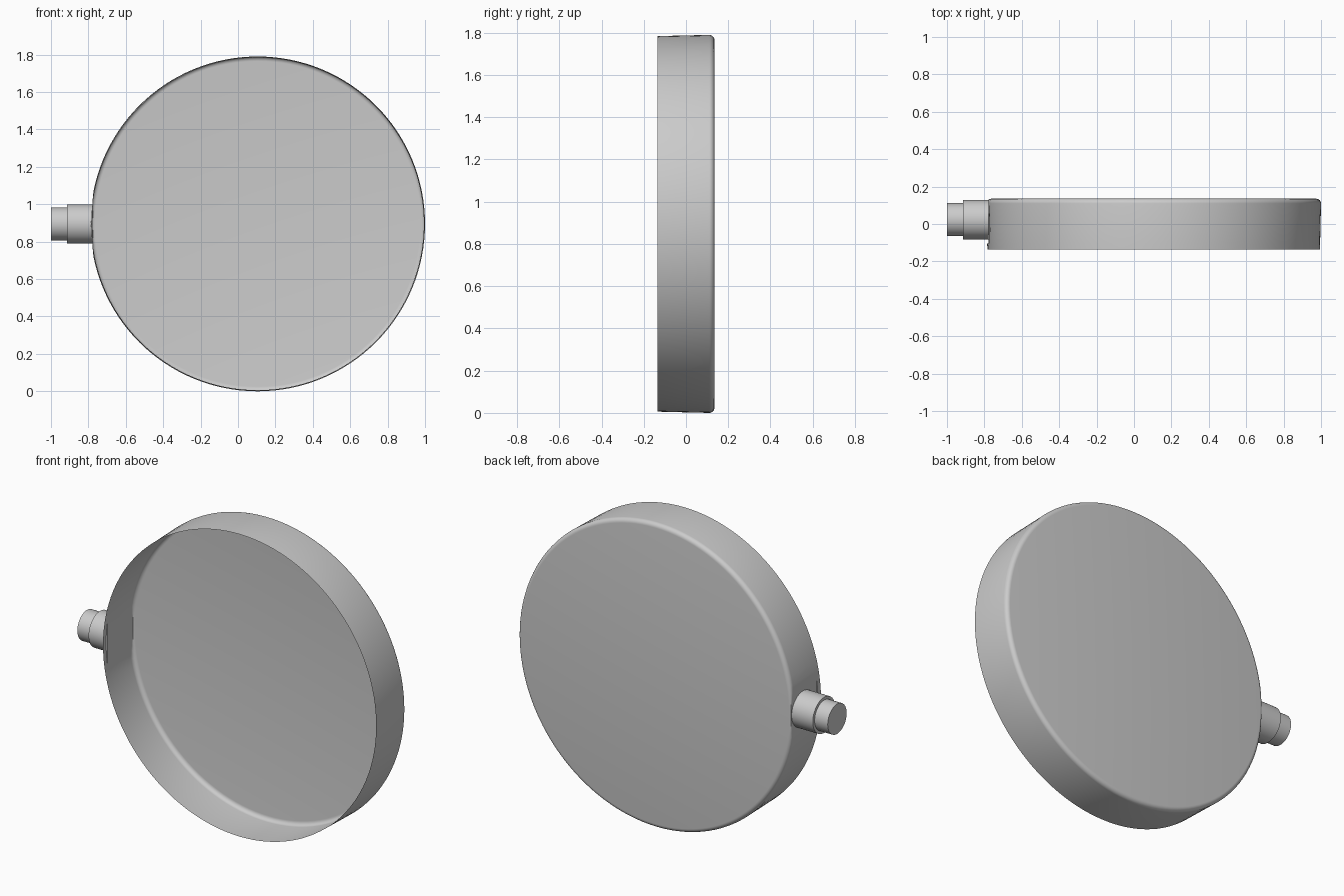
import bpy, bmesh, math

if "Cube" in bpy.data.objects:
    bpy.data.objects.remove(bpy.data.objects["Cube"])

CX, CZ = 0.105, 0.895      # disc centre
FLAT_X = -0.777            # flat seat for the stem
SIDES = 128


def finish(bm, name, angle):
    mesh = bpy.data.meshes.new(name)
    bm.to_mesh(mesh)
    bm.free()
    ob = bpy.data.objects.new(name, mesh)
    bpy.context.collection.objects.link(ob)
    bpy.ops.object.select_all(action='DESELECT')
    ob.select_set(True)
    bpy.context.view_layer.objects.active = ob
    bpy.ops.object.shade_smooth_by_angle(angle=math.radians(angle))
    return ob


# Case: open thin shell with a rounded back edge and a flat under the stem
profile = [(0.889, -0.135, False), (0.890, -0.105, False), (0.890, -0.105, True)]
fillet = 0.025
for i in range(7):
    a = math.pi / 2 * i / 6
    profile.append((0.895 - fillet + fillet * math.cos(a),
                    0.135 - fillet + fillet * math.sin(a), True))

bm = bmesh.new()
rings = []
for r, y, flat in profile:
    ring = []
    for k in range(SIDES):
        t = 2 * math.pi * k / SIDES
        x = CX + r * math.cos(t)
        if flat:
            x = max(x, FLAT_X)
        ring.append(bm.verts.new((x, y, CZ + r * math.sin(t))))
    rings.append(ring)
for a, b in zip(rings, rings[1:]):
    for k in range(SIDES):
        n = (k + 1) % SIDES
        bm.faces.new((a[k], b[k], b[n], a[n]))
bm.faces.new(rings[-1][::-1])
bmesh.ops.remove_doubles(bm, verts=bm.verts, dist=1e-5)
bmesh.ops.recalc_face_normals(bm, faces=bm.faces)
finish(bm, "case_shell", 30)

# Stem: stepped round fitting, revolved around the x axis
bm = bmesh.new()
rings = []
for x, r in [(FLAT_X, 0.105), (-0.915, 0.105), (-0.915, 0.088), (-1.0, 0.088)]:
    rings.append([bm.verts.new((x, 0.023 + r * math.cos(2 * math.pi * k / 48),
                                CZ + r * math.sin(2 * math.pi * k / 48)))
                  for k in range(48)])
for a, b in zip(rings, rings[1:]):
    for k in range(48):
        n = (k + 1) % 48
        bm.faces.new((a[k], a[n], b[n], b[k]))
bm.faces.new(rings[-1])
bmesh.ops.recalc_face_normals(bm, faces=bm.faces)
finish(bm, "stem", 30)
